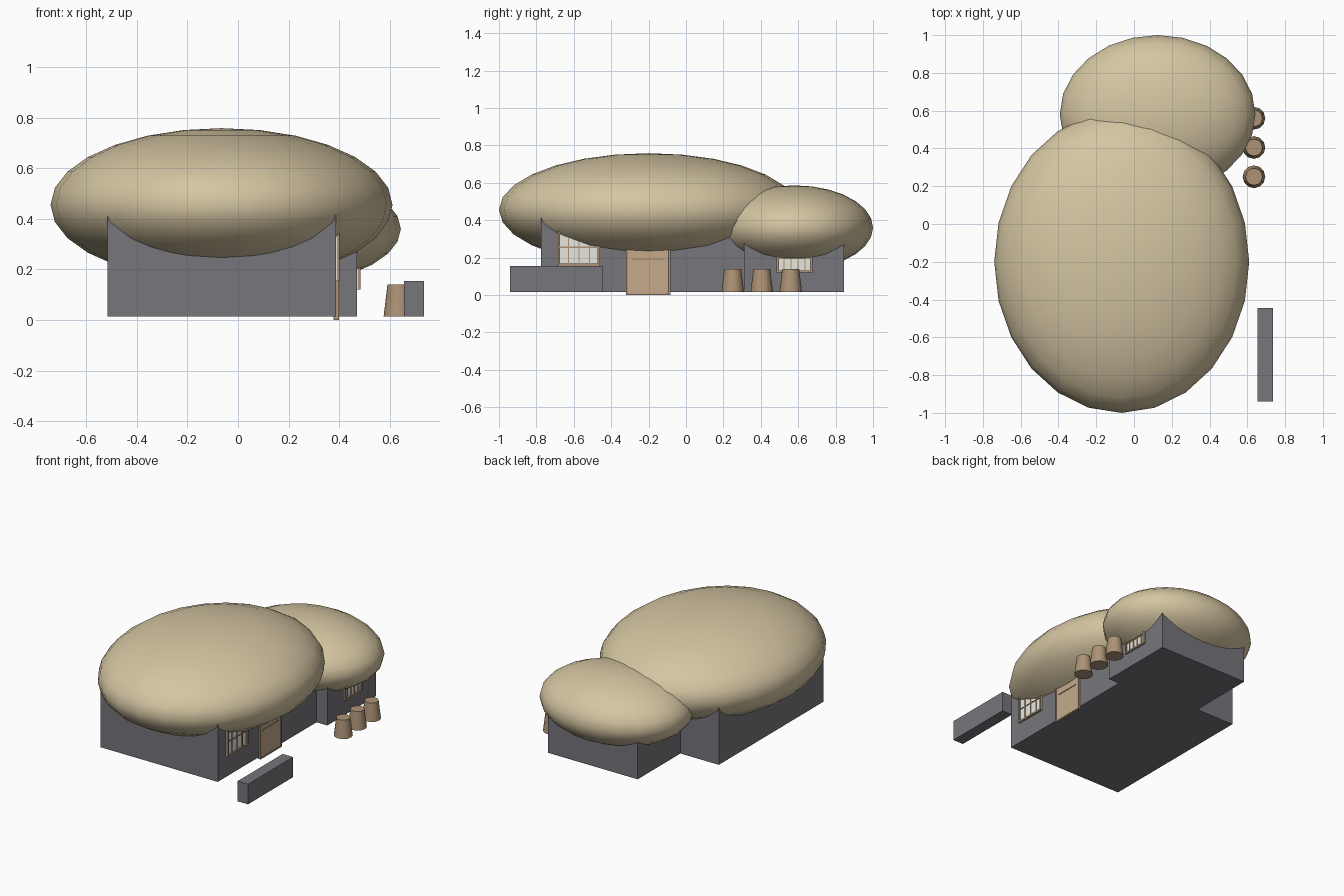
import bpy, math

if "Cube" in bpy.data.objects:
    bpy.data.objects.remove(bpy.data.objects["Cube"])

def mat(name, c):
    m = bpy.data.materials.new(name)
    m.diffuse_color = (*c, 1)
    m.use_nodes = True
    m.node_tree.nodes["Principled BSDF"].inputs["Base Color"].default_value = m.diffuse_color
    return m

THATCH = mat("thatch", (0.66, 0.56, 0.36))
WOOD = mat("wood", (0.42, 0.29, 0.18))
DOOR = mat("door_wood", (0.56, 0.40, 0.26))
PANE = mat("pane", (0.80, 0.80, 0.74))
STONE = mat("stone", (0.18, 0.18, 0.20))

def box(name, x, y, z, m):
    """Box from (min, max) ranges on each axis."""
    bpy.ops.mesh.primitive_cube_add(size=1, location=[sum(r) / 2 for r in (x, y, z)])
    o = bpy.context.object
    o.name = name
    o.scale = [r[1] - r[0] for r in (x, y, z)]
    bpy.ops.object.transform_apply(location=False, rotation=False, scale=True)
    o.data.materials.append(m)
    return o

def roof(name, centre, radii):
    bpy.ops.mesh.primitive_uv_sphere_add(segments=24, ring_count=14, radius=1, location=centre)
    o = bpy.context.object
    o.name = name
    o.scale = radii
    bpy.ops.object.transform_apply(location=False, rotation=False, scale=True)
    o.data.materials.append(THATCH)
    bpy.ops.object.shade_smooth_by_angle(angle=math.radians(50))

def window(name, wall_x, y, z, cols, rows):
    """Framed, barred window on a wall facing +x."""
    t, b = 0.012, 0.006
    box(name + "_pane", (wall_x - 0.005, wall_x + 0.004), y, z, PANE)
    fx = (wall_x - 0.006, wall_x + 0.014)
    for i, a in enumerate((y[0], y[1] - t)):
        box(f"{name}_side_{i}", fx, (a, a + t), z, WOOD)
    for i, a in enumerate((z[0], z[1] - t)):
        box(f"{name}_rail_{i}", fx, (y[0] + t, y[1] - t), (a, a + t), WOOD)
    bx = (wall_x, wall_x + 0.009)
    for i in range(1, cols):
        c = y[0] + (y[1] - y[0]) * i / cols
        box(f"{name}_bar_{i}", bx, (c - b / 2, c + b / 2), z, WOOD)
    for i in range(1, rows):
        c = z[0] + (z[1] - z[0]) * i / rows
        box(f"{name}_crossbar_{i}", bx, y, (c - b / 2, c + b / 2), WOOD)

# walls of the two rooms
box("main_walls", (-0.515, 0.387), (-0.775, 0.375), (0.015, 0.44), STONE)
box("rear_walls", (-0.22, 0.47), (0.31, 0.845), (0.015, 0.34), STONE)

# rounded thatch roofs
roof("main_roof", (-0.065, -0.2, 0.455), (0.675, 0.8, 0.303))
roof("rear_roof", (0.125, 0.58, 0.36), (0.518, 0.42, 0.226))

# windows
window("main_window", 0.387, (-0.685, -0.46), (0.155, 0.355), 4, 2)
window("rear_window", 0.47, (0.485, 0.675), (0.12, 0.27), 5, 2)

# door with posts and batten
box("door", (0.38, 0.394), (-0.31, -0.095), (0.005, 0.25), DOOR)
for i, a in enumerate((-0.32, -0.094)):
    box(f"door_post_{i}", (0.378, 0.398), (a, a + 0.01), (0.002, 0.255), WOOD)
box("door_sill", (0.378, 0.398), (-0.32, -0.084), (0, 0.008), WOOD)
box("door_batten", (0.39, 0.398), (-0.29, -0.115), (0.188, 0.196), WOOD)

# low garden wall
box("garden_wall", (0.655, 0.735), (-0.94, -0.445), (0.015, 0.155), STONE)

# tapered barrels
for i, y in enumerate((0.25, 0.405, 0.56)):
    bpy.ops.mesh.primitive_cone_add(vertices=12, radius1=0.06, radius2=0.045, depth=0.125,
                                    location=(0.635, y, 0.0775))
    o = bpy.context.object
    o.name = f"barrel_{i}"
    o.data.materials.append(WOOD)
    bpy.ops.object.shade_smooth_by_angle(angle=math.radians(40))
